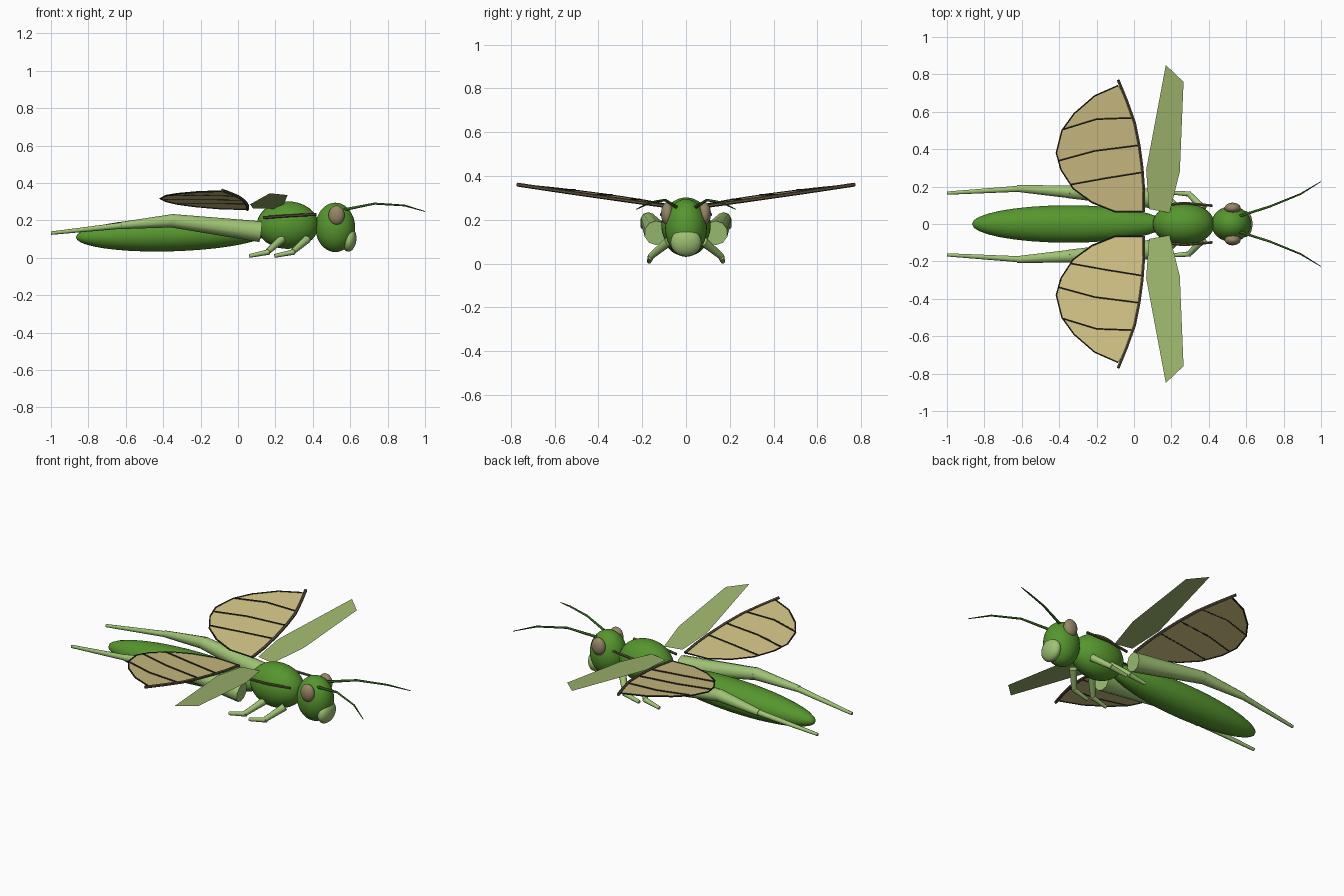
import bpy, bmesh, math
from mathutils import Vector, Matrix

if "Cube" in bpy.data.objects:
    bpy.data.objects.remove(bpy.data.objects["Cube"])


def material(name, r, g, b):
    lin = lambda c: (c / 255 / 12.92) if c < 10 else ((c / 255 + 0.055) / 1.055) ** 2.4
    m = bpy.data.materials.new(name)
    m.diffuse_color = (lin(r), lin(g), lin(b), 1)
    m.use_nodes = True
    m.node_tree.nodes["Principled BSDF"].inputs["Base Color"].default_value = m.diffuse_color
    return m


GREEN = material("leaf green", 86, 150, 46)
PALE = material("pale green", 158, 194, 116)
WING_GREEN = material("wing green", 158, 182, 110)
TAN = material("wing tan", 210, 195, 134)
VEIN = material("dark vein", 50, 44, 32)
ROD = material("brown edge", 92, 82, 60)
EYE = material("eye brown", 150, 134, 102)
FEELER = material("dark green", 48, 92, 28)


def finish(name, bm, mat, smooth=True):
    me = bpy.data.meshes.new(name)
    bm.to_mesh(me)
    bm.free()
    me.materials.append(mat)
    ob = bpy.data.objects.new(name, me)
    bpy.context.collection.objects.link(ob)
    if smooth:
        bpy.ops.object.select_all(action='DESELECT')
        bpy.context.view_layer.objects.active = ob
        ob.select_set(True)
        bpy.ops.object.shade_smooth_by_angle(angle=math.radians(50))
    return ob


def ellipsoid(name, mat, loc, radii, tilt=0.0):
    bm = bmesh.new()
    bmesh.ops.create_uvsphere(bm, u_segments=32, v_segments=20, radius=1)
    bm.transform(Matrix.Translation(loc) @ Matrix.Rotation(tilt, 4, 'Y')
                 @ Matrix.Diagonal((*radii, 1)))
    return finish(name, bm, mat)


def tube(name, mat, pts, radii, sides=10):
    """Tapered tube through pts with a radius at each point."""
    bm = bmesh.new()
    pts = [Vector(p) for p in pts]
    rings = []
    for i, p in enumerate(pts):
        a, b = pts[max(i - 1, 0)], pts[min(i + 1, len(pts) - 1)]
        d = (b - a).normalized()
        u = d.cross(Vector((0, 0, 1))).normalized()
        v = u.cross(d)
        ang = [2 * math.pi * (k + 0.5) / sides for k in range(sides)]
        rings.append([bm.verts.new(p + radii[i] * (u * math.cos(t) + v * math.sin(t)))
                      for t in ang])
    for r, s in zip(rings, rings[1:]):
        for k in range(sides):
            j = (k + 1) % sides
            bm.faces.new((r[k], r[j], s[j], s[k]))
    bm.faces.new(rings[0])
    bm.faces.new(rings[-1])
    bmesh.ops.recalc_face_normals(bm, faces=bm.faces)
    return finish(name, bm, mat)


def sheet(name, mat, pts):
    """Thin single membrane facing upward."""
    bm = bmesh.new()
    f = bm.faces.new([bm.verts.new(p) for p in pts])
    f.normal_update()
    if f.normal.z < 0:
        f.normal_flip()
    return finish(name, bm, mat, False)


# Body
ellipsoid("abdomen", GREEN, (-0.35, 0, 0.125), (0.517, 0.1, 0.09), -0.03)
ellipsoid("thorax", GREEN, (0.265, 0, 0.175), (0.165, 0.113, 0.127))
ellipsoid("head", GREEN, (0.52, 0, 0.163), (0.106, 0.095, 0.132))
ellipsoid("mouth", PALE, (0.595, 0, 0.097), (0.038, 0.07, 0.064), 0.12)

# Hind wing layout in plan
lead = [(0.05, 0.065), (0.045, 0.29), (0.01, 0.5), (-0.085, 0.77)]
lead = [(0.05, 0.065), (0.052, 0.18), (0.043, 0.3), (0.027, 0.42),
        (0.003, 0.54), (-0.04, 0.66), (-0.085, 0.77)]
trail = [(-0.085, 0.74), (-0.21, 0.685), (-0.32, 0.59), (-0.385, 0.5), (-0.415, 0.38),
         (-0.39, 0.29), (-0.325, 0.19), (-0.225, 0.115), (-0.1, 0.065), (0.05, 0.065)]
veins = [[(-0.005, 0.567), (-0.2, 0.56), (-0.38, 0.505)],
         [(0.025, 0.42), (-0.21, 0.39), (-0.405, 0.337)],
         [(0.042, 0.275), (-0.145, 0.245), (-0.34, 0.21)]]
fore = [(0.17, 0.85), (0.265, 0.76), (0.245, 0.28), (0.19, 0.06), (0.08, 0.08), (0.065, 0.29)]

for s, side in ((-1, "right"), (1, "left")):
    hind = lambda p, lift=0.0: (p[0], s * p[1], 0.252 + 0.138 * p[1] - 0.03 * p[0] + lift)

    # Wings
    sheet(f"fore_wing_{side}", WING_GREEN,
          [(x, s * y, 0.256 + 0.105 * y) for x, y in fore])
    sheet(f"hind_wing_{side}", TAN, [hind(p) for p in lead[:-1] + trail[:-1]])
    tube(f"hind_wing_edge_{side}", ROD, [hind(p) for p in lead], [0.009] * 7, 6)
    tube(f"hind_wing_rim_{side}", VEIN, [hind(p) for p in trail], [0.0045] * 10, 6)
    for i, v in enumerate(veins):
        tube(f"wing_vein_{i}_{side}", VEIN, [hind(p, 0.002) for p in v], [0.0045] * 3, 6)
    tube(f"thorax_strip_{side}", ROD,
         [(0.135, s * 0.1, 0.215), (0.27, s * 0.112, 0.225), (0.42, s * 0.098, 0.233)],
         [0.008] * 3, 6)

    # Head details
    ellipsoid(f"eye_{side}", EYE, (0.527, s * 0.085, 0.228), (0.043, 0.029, 0.052))
    tube(f"antenna_{side}", FEELER,
         [(0.565, s * 0.042, 0.257), (0.73, s * 0.095, 0.29), (0.89, s * 0.16, 0.28),
          (1.0, s * 0.227, 0.248)], [0.008, 0.006, 0.005, 0.002], 8)

    # Jumping leg
    tube(f"hind_thigh_{side}", PALE,
         [(0.12, s * 0.135, 0.14), (-0.35, s * 0.172, 0.198)], [0.056, 0.036])
    tube(f"hind_shin_{side}", PALE,
         [(-0.34, s * 0.172, 0.199), (-0.625, s * 0.19, 0.173)], [0.036, 0.019])
    tube(f"hind_foot_{side}", PALE,
         [(-0.62, s * 0.188, 0.173), (-1.0, s * 0.165, 0.132)], [0.017, 0.009])

    # Two small walking legs
    for name, dx in (("front", 0.0), ("middle", -0.135)):
        tube(f"{name}_leg_{side}", PALE,
             [(0.37 + dx, s * 0.08, 0.1), (0.295 + dx, s * 0.16, 0.034)], [0.022, 0.015])
        tube(f"{name}_foot_{side}", PALE,
             [(0.302 + dx, s * 0.16, 0.032), (0.195 + dx, s * 0.168, 0.01)], [0.015, 0.01])
